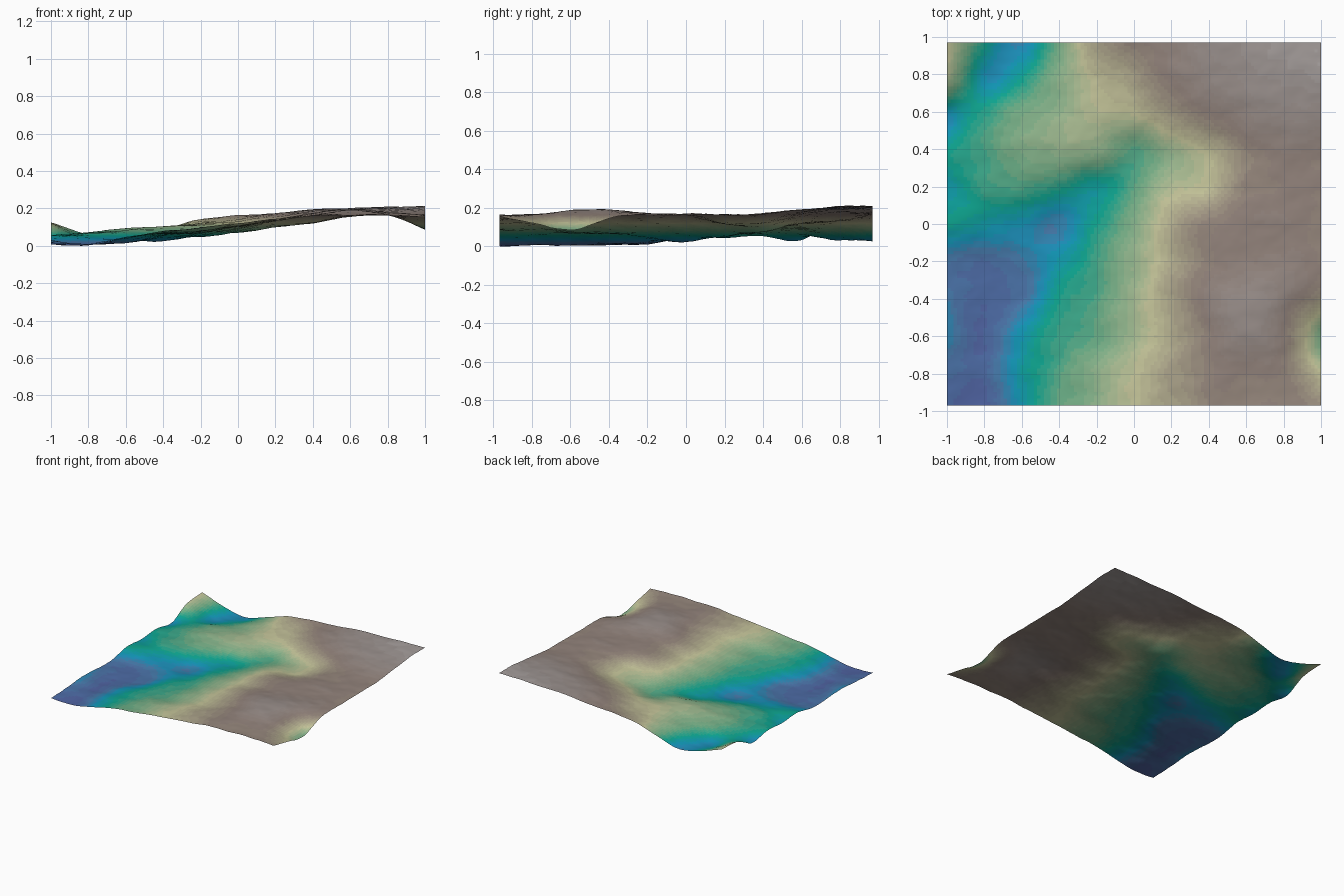
import bpy
import math
from mathutils import Vector, noise

if "Cube" in bpy.data.objects:
    bpy.data.objects.remove(bpy.data.objects["Cube"])

NX, NY = 112, 108          # mesh cells
HX, HY = 1.0, 0.97         # half extents
BANDS = 40                 # colour steps by altitude

# coarse survey of altitude (thousandths), back row first, x from -1 to 1
SURVEY = [
    [135, 72, 40, 100, 155, 175, 190, 205, 210, 222, 226],
    [125, 48, 68, 105, 135, 152, 182, 200, 210, 216, 222],
    [45, 75, 100, 115, 125, 130, 155, 180, 195, 205, 205],
    [68, 85, 100, 110, 110, 85, 115, 137, 170, 180, 180],
    [58, 75, 85, 75, 64, 90, 125, 137, 175, 180, 175],
    [68, 60, 50, 40, 70, 105, 150, 175, 185, 185, 175],
    [35, 28, 35, 55, 80, 115, 147, 175, 185, 185, 175],
    [35, 18, 30, 70, 85, 120, 155, 185, 202, 190, 165],
    [40, 18, 50, 80, 90, 120, 150, 180, 202, 177, 100],
    [28, 22, 55, 85, 105, 130, 155, 175, 180, 175, 130],
    [20, 14, 50, 95, 110, 130, 150, 170, 175, 178, 170],
]

# altitude tint ramp: height, then sRGB
RAMP = [
    (0.00, (80, 95, 160)), (0.02, (72, 122, 172)), (0.035, (18, 150, 192)),
    (0.055, (10, 166, 145)), (0.08, (110, 176, 135)), (0.12, (200, 200, 156)),
    (0.165, (146, 130, 122)), (0.20, (156, 147, 144)), (0.235, (190, 188, 188)),
]


def cubic(p, t):
    a, b, c, d = p
    return b + 0.5 * t * (c - a + t * (2 * a - 5 * b + 4 * c - d + t * (3 * (b - c) + d - a)))


def sample(row, f):
    i = min(int(f), len(row) - 2)
    ext = [2 * row[0] - row[1]] + list(row) + [2 * row[-1] - row[-2]]
    return cubic(ext[i:i + 4], f - i)


def height(x, y):
    u = (x / HX + 1) * 5
    v = (1 - y / HY) * 5
    base = sample([sample(r, u) for r in SURVEY], v) / 1000
    p = Vector((x * 4.5, y * 6.0, 3.7))
    rough = noise.fractal(p, 0.9, 2.1, 5)
    return base + 0.006 * rough


def tint(z):
    z = max(RAMP[0][0], min(RAMP[-1][0], z))
    for (z0, c0), (z1, c1) in zip(RAMP, RAMP[1:]):
        if z <= z1:
            t = (z - z0) / (z1 - z0)
            srgb = [(a + (b - a) * t) / 255 for a, b in zip(c0, c1)]
            return [c / 12.92 if c < 0.04 else ((c + 0.055) / 1.055) ** 2.4 for c in srgb] + [1]


# terrain sheet
verts = []
for j in range(NY + 1):
    for i in range(NX + 1):
        x, y = HX * (2 * i / NX - 1), HY * (2 * j / NY - 1)
        verts.append((x, y, height(x, y)))
low = min(v[2] for v in verts)
verts = [(x, y, z - low) for x, y, z in verts]
W = NX + 1
faces = [(j * W + i, j * W + i + 1, (j + 1) * W + i + 1, (j + 1) * W + i)
         for j in range(NY) for i in range(NX)]
mesh = bpy.data.meshes.new("terrain")
mesh.from_pydata(verts, [], faces)
terrain = bpy.data.objects.new("terrain", mesh)
bpy.context.collection.objects.link(terrain)

# altitude colour bands
top = RAMP[-1][0]
for k in range(BANDS):
    mat = bpy.data.materials.new(f"altitude_{k:02d}")
    mat.diffuse_color = tint((k + 0.5) * top / BANDS)
    mat.use_nodes = True
    mat.node_tree.nodes["Principled BSDF"].inputs["Base Color"].default_value = mat.diffuse_color
    mesh.materials.append(mat)
for face in mesh.polygons:
    face.material_index = max(0, min(BANDS - 1, int(face.center.z / top * BANDS)))
    face.use_smooth = True
